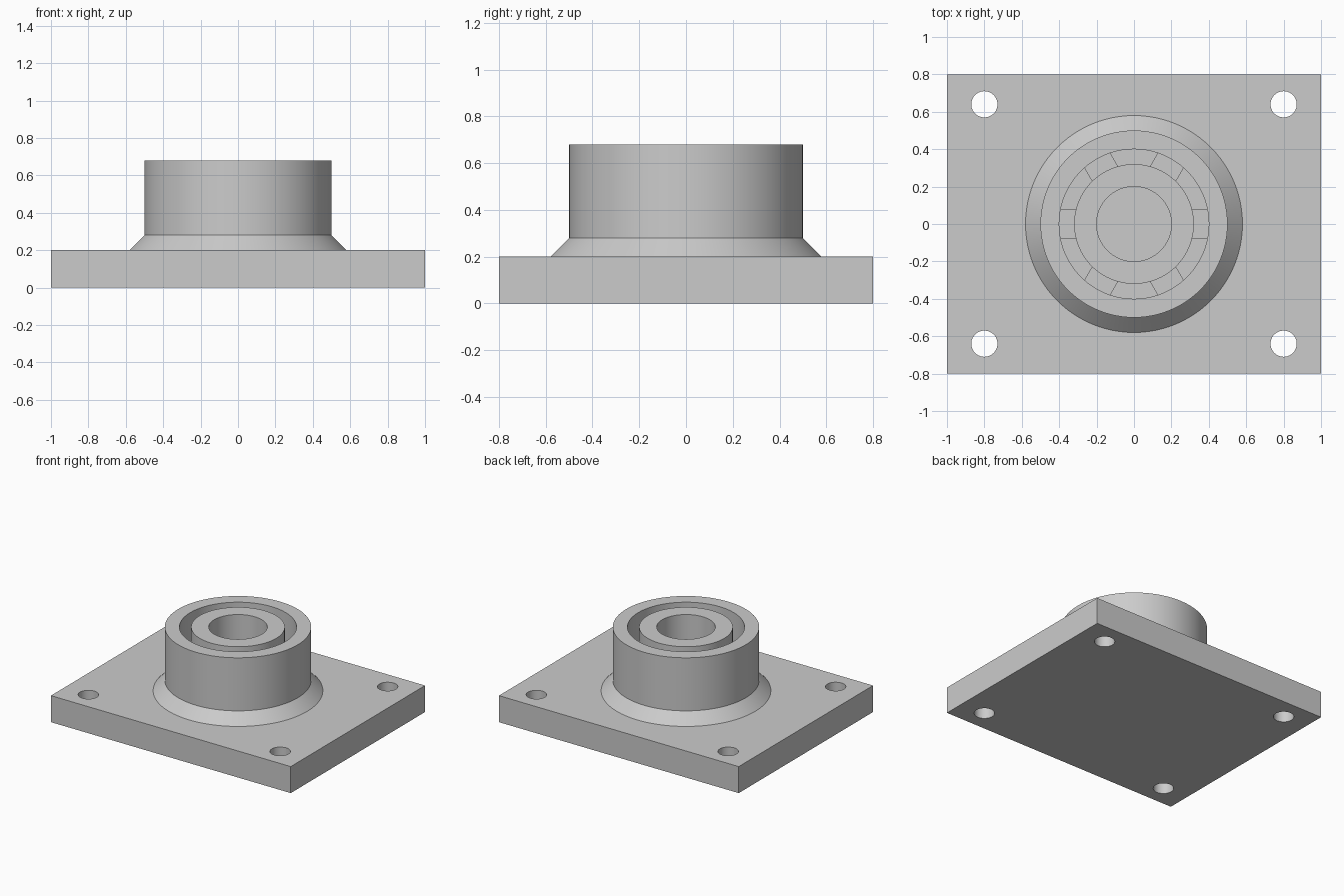
import bpy
import bmesh
import math
from mathutils import Matrix, Vector

cube = bpy.data.objects.get("Cube")
if cube:
    bpy.data.objects.remove(cube, do_unlink=True)

PLATE_TOP = 0.2
FLOOR = 0.28
TOP = 0.68
SPOKE_TOP = 0.4
SEGMENTS = 96

grey = bpy.data.materials.new("light grey metal")
grey.use_nodes = True
colour = (0.6, 0.6, 0.6, 1)
grey.diffuse_color = colour
grey.node_tree.nodes["Principled BSDF"].inputs["Base Color"].default_value = colour


def add_object(name, bm):
    """Turn a bmesh into a linked object with smooth curves and sharp edges."""
    bmesh.ops.recalc_face_normals(bm, faces=bm.faces)
    mesh = bpy.data.meshes.new(name)
    bm.to_mesh(mesh)
    bm.free()
    mesh.materials.append(grey)
    obj = bpy.data.objects.new(name, mesh)
    bpy.context.collection.objects.link(obj)
    return obj


def smooth(obj):
    bpy.ops.object.select_all(action="DESELECT")
    obj.select_set(True)
    bpy.context.view_layer.objects.active = obj
    bpy.ops.object.shade_smooth_by_angle(angle=math.radians(30))


def add_box(bm, size, centre, turn=0):
    matrix = (Matrix.Rotation(turn, 4, "Z") @ Matrix.Translation(centre)
              @ Matrix.Diagonal((*size, 1)))
    bmesh.ops.create_cube(bm, size=1, matrix=matrix)


# Mounting plate
bm = bmesh.new()
add_box(bm, (2, 1.6, PLATE_TOP), (0, 0, PLATE_TOP / 2))
plate = add_object("mounting_plate", bm)

# Bolt holes through the four corners
bm = bmesh.new()
for x in (-0.8, 0.8):
    for y in (-0.64, 0.64):
        bmesh.ops.create_cone(bm, cap_ends=True, segments=48, radius1=0.07,
                              radius2=0.07, depth=1,
                              matrix=Matrix.Translation((x, y, 0)))
cutter = add_object("bolt_hole_cutter", bm)
cutter.hide_render = True
cut = plate.modifiers.new("bolt holes", "BOOLEAN")
cut.object = cutter
cut.solver = "EXACT"
bpy.context.view_layer.objects.active = plate
bpy.ops.object.modifier_apply(modifier=cut.name)
bpy.data.objects.remove(cutter, do_unlink=True)
smooth(plate)

# Boss: flared foot, outer collar, ring groove, inner ring and blind bore
profile = [(0, 0.19), (0.58, 0.19), (0.58, PLATE_TOP), (0.5, FLOOR),
           (0.5, TOP), (0.4, TOP), (0.4, FLOOR), (0.32, FLOOR),
           (0.32, TOP), (0.2, TOP), (0.2, FLOOR), (0, FLOOR)]
bm = bmesh.new()
verts = [bm.verts.new((r, 0, z)) for r, z in profile]
edges = [bm.edges.new(pair) for pair in zip(verts, verts[1:])]
bmesh.ops.spin(bm, geom=verts + edges, cent=Vector(), axis=(0, 0, 1),
               angle=math.tau, steps=SEGMENTS, use_duplicate=False)
bmesh.ops.remove_doubles(bm, verts=bm.verts, dist=0.0001)
smooth(add_object("bearing_boss", bm))

# Six spokes tying the inner ring to the collar
bm = bmesh.new()
height = SPOKE_TOP - FLOOR + 0.02
for i in range(6):
    add_box(bm, (0.12, 0.16, height), (0.36, 0, SPOKE_TOP - height / 2),
            i * math.tau / 6)
add_object("ring_spokes", bm)
